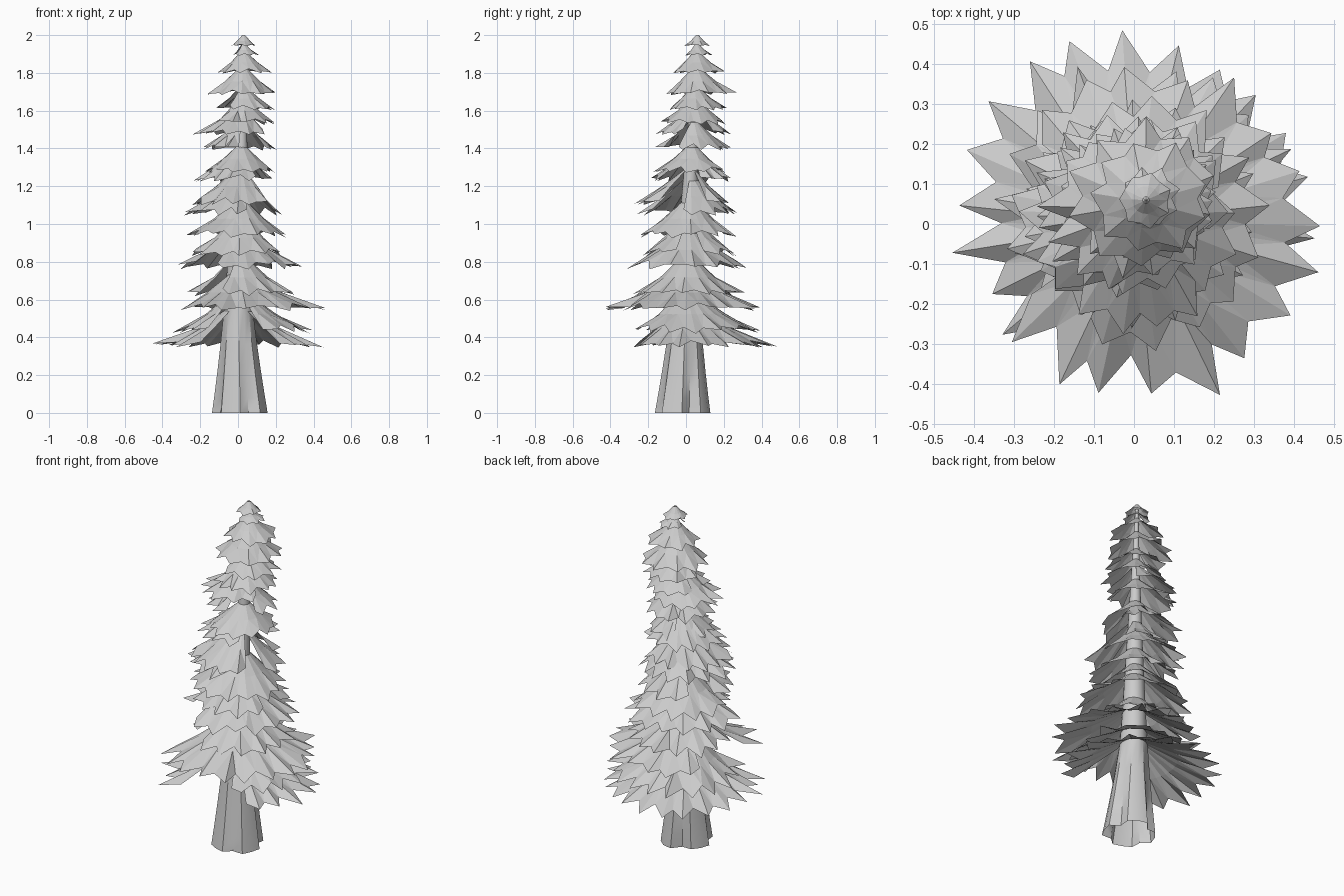
import bpy, bmesh, random
from math import sin, cos, pi, radians

if "Cube" in bpy.data.objects:
    bpy.data.objects.remove(bpy.data.objects["Cube"])

random.seed(7)


def axis(z):
    # gentle lean of the trunk towards the tip
    t = max(0.0, (z - 0.5) / 1.5)
    return 0.03 * t, 0.06 * t ** 1.3


def finish(bm, name):
    bmesh.ops.recalc_face_normals(bm, faces=bm.faces)
    me = bpy.data.meshes.new(name)
    bm.to_mesh(me)
    bm.free()
    ob = bpy.data.objects.new(name, me)
    bpy.context.collection.objects.link(ob)
    return ob


# Fluted, tapering trunk that flares at the base
bm = bmesh.new()
N, LEVELS = 16, 11
rings = []
for level in range(LEVELS):
    t = level / (LEVELS - 1)
    z = 1.97 * t ** 1.4
    flare = max(0.0, 1 - z / 0.6)
    r = 0.009 + 0.095 * (1 - z / 1.97) ** 1.15 + 0.03 * flare ** 1.3
    ax, ay = axis(z)
    ring = []
    for i in range(N):
        a = 2 * pi * i / N
        groove = -1 if i % 4 == 1 else 0.4
        k = r * (1 + 0.2 * flare * (groove + 0.25 * sin(5 * i)))
        ring.append(bm.verts.new((ax + 0.012 * flare + k * cos(a),
                                  ay - 0.022 * flare + k * sin(a), z)))
    rings.append(ring)
for lo, hi in zip(rings, rings[1:]):
    for i in range(N):
        j = (i + 1) % N
        bm.faces.new((lo[i], lo[j], hi[j], hi[i]))
bm.faces.new(rings[-1])
trunk = finish(bm, "trunk")
bpy.context.view_layer.objects.active = trunk
trunk.select_set(True)
bpy.ops.object.shade_smooth_by_angle(angle=radians(30))


def bough(name, z_edge, mx, my, r, gap_dir, gap=40):
    """Jagged drooping fan of needles wrapped round the trunk, open at gap_dir."""
    bm = bmesh.new()
    drop = min(0.2, 0.78 * r)
    z_top = z_edge + drop
    closed = gap_dir is None
    gap = 0 if closed else gap
    tips = round(5 + 26 * r)
    cx, cy = axis(z_top)
    start, span = radians((gap_dir or 0) + gap / 2), radians(360 - gap)
    core = 0.008 + 0.05 * max(0, 1.3 - z_top)
    inner, mid, outer = [], [], []
    n = 2 * tips
    for i in range(n if closed else n + 1):
        is_tip = i % 2 == 1
        a = start + span * i / n
        if is_tip:
            a += random.uniform(-.35, .35) * span / n
        reach = random.uniform(.92, 1.05) if is_tip else random.uniform(.74, .86)
        ex, ey = mx + r * cos(a), my + r * sin(a)
        jitter = random.uniform(-.08, .06) * drop

        def point(t, z):
            return bm.verts.new((cx + (ex - cx) * t, cy + (ey - cy) * t, z))

        inner.append(bm.verts.new((cx + core * cos(a), cy + core * sin(a), z_top)))
        mid.append(point(.5, z_top - drop * (.55 if is_tip else .57)))
        outer.append(point(reach, z_top - drop * (1.0 if is_tip else .9) + jitter))
    m = len(inner)
    for i in range(m if closed else m - 1):
        j = (i + 1) % m
        for lo, hi in ((mid, inner), (outer, mid)):
            # split each quad so the crease runs out to the needle tip
            if i % 2 == 0:
                bm.faces.new((lo[i], lo[j], hi[j]))
                bm.faces.new((lo[i], hi[j], hi[i]))
            else:
                bm.faces.new((lo[i], lo[j], hi[i]))
                bm.faces.new((lo[j], hi[j], hi[i]))
    finish(bm, name)


# Tiers, bottom to top: edge height, centre x, centre y, radius, gap direction (and width)
tiers = [
    (.36, 0, .035, .445, -88, 75), (.435, .03, .05, .37, -100, 60),
    (.55, .03, -.02, .425, 175, 70), (.63, .02, .01, .29, 225),
    (.775, 0, 0, .33, 225), (.84, .01, .02, .27, 0),
    (.94, 0, 0, .265, 150), (1.06, -.02, .01, .26, -40, 65),
    (1.11, 0, -.03, .255, 0, 80), (1.235, -.02, .03, .22, -20, 70),
    (1.28, .01, .02, .19, 130), (1.40, 0, .04, .2, -60, 60),
    (1.48, -.03, .04, .2, 10, 60), (1.535, .03, .04, .18, 180),
    (1.61, .04, .06, .16, 210), (1.69, .02, .075, .19, None),
    (1.805, .04, .065, .145, None), (1.895, .04, .07, .075, 200),
    (1.945, .03, .06, .07, None),
]
for k, tier in enumerate(tiers):
    bough(f"bough_tier_{k + 1}", *tier)

# Tip cap closing the top tier
bpy.ops.mesh.primitive_cone_add(vertices=6, radius1=.012, depth=.01, location=(.03, .06, 1.995))
bpy.context.object.name = "tree_tip"
